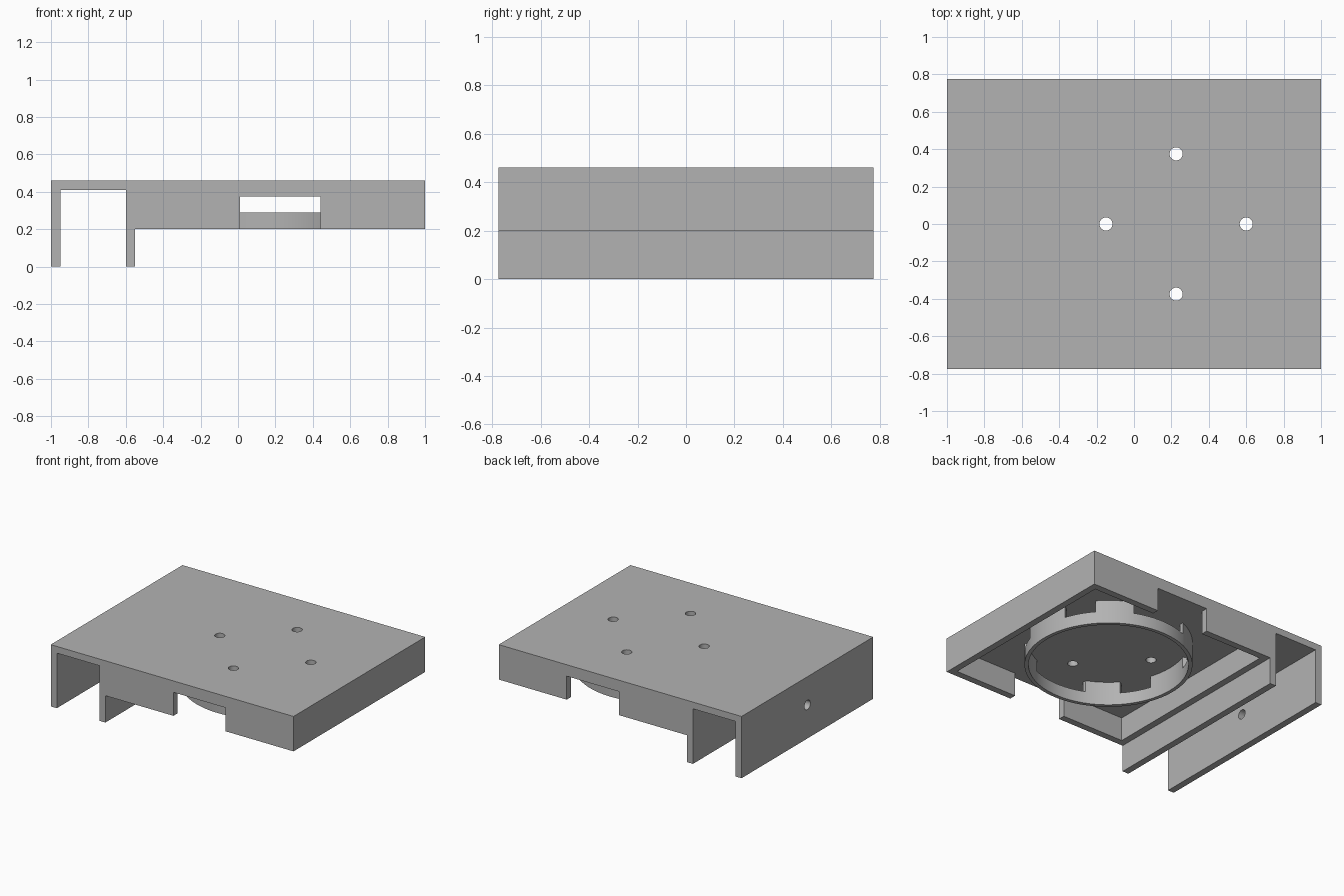
import bpy
import math

cube = bpy.data.objects.get("Cube")
if cube:
    bpy.data.objects.remove(cube, do_unlink=True)

grey = bpy.data.materials.new("plain grey")
grey.use_nodes = True
COLOUR = (0.45, 0.45, 0.45, 1)
grey.diffuse_color = COLOUR
grey.node_tree.nodes["Principled BSDF"].inputs["Base Color"].default_value = COLOUR


def box(name, x, y, z, turn=0):
    """Box from (low, high) ranges, optionally turned about its own upright axis."""
    bpy.ops.mesh.primitive_cube_add(
        size=1, location=[sum(r) / 2 for r in (x, y, z)], rotation=(0, 0, turn))
    ob = bpy.context.object
    ob.name = name
    ob.scale = [r[1] - r[0] for r in (x, y, z)]
    bpy.ops.object.transform_apply(location=True, rotation=True, scale=True)
    ob.data.materials.append(grey)
    return ob


def cylinder(name, radius, depth, centre, sides, rotation=(0, 0, 0)):
    bpy.ops.mesh.primitive_cylinder_add(
        vertices=sides, radius=radius, depth=depth, location=centre, rotation=rotation)
    ob = bpy.context.object
    ob.name = name
    bpy.ops.object.transform_apply(location=True, rotation=True, scale=True)
    ob.data.materials.append(grey)
    return ob


def cut(target, cutters):
    """Subtract each cutter from the target, then discard it."""
    bpy.ops.object.select_all(action="DESELECT")
    bpy.context.view_layer.objects.active = target
    target.select_set(True)
    for cutter in cutters:
        cutter.hide_render = True
        mod = target.modifiers.new("cut", "BOOLEAN")
        mod.operation, mod.solver, mod.object = "DIFFERENCE", "EXACT", cutter
        bpy.ops.object.modifier_apply(modifier=mod.name)
        bpy.data.objects.remove(cutter, do_unlink=True)
    bpy.ops.object.shade_smooth_by_angle(angle=math.radians(30))


HALF_Y, TOP, RIM, CEILING = 0.775, 0.46, 0.2, 0.375
WALL = 0.05
RING_X = 0.225
through = (-1, 1)

# Housing: open tray on one side, tall-walled channel on the other
housing = box("housing", (-1, 1), (-HALF_Y, HALF_Y), (0, TOP))
cutters = [
    box("channel", (-0.95, -0.6), through, (-0.5, 0.41)),
    box("tray_underside", (-0.55, 1.5), through, (-0.5, RIM)),
    box("tray_cavity", (-0.5, 1 - WALL), (WALL - HALF_Y, HALF_Y - WALL), (0.1, CEILING)),
    box("wall_notches", (0.01, 0.44), through, (0.1, CEILING)),
    cylinder("side_hole", 0.035, 0.2, (-1, 0, 0.25), 32, (0, math.pi / 2, 0)),
]
# Four screw holes through the top
for i in range(4):
    a = i * math.pi / 2
    spot = (RING_X + 0.375 * math.cos(a), 0.375 * math.sin(a), TOP)
    cutters.append(cylinder("screw_hole", 0.035, 0.4, spot, 32))
cut(housing, cutters)

# Slotted ring hanging from the tray ceiling
ring_top = CEILING + 0.005
ring = cylinder("slotted_ring", 0.567, ring_top - RIM, (RING_X, 0, (RIM + ring_top) / 2), 96)
slots = [cylinder("bore", 0.54, 1, (RING_X, 0, 0.3), 96)]
for degrees, half in ((30, 0.11), (90, 0.215), (150, 0.11)):
    slots.append(box("slot", (RING_X - 1, RING_X + 1), (-half, half), (0.29, 0.5),
                     math.radians(degrees)))
cut(ring, slots)
